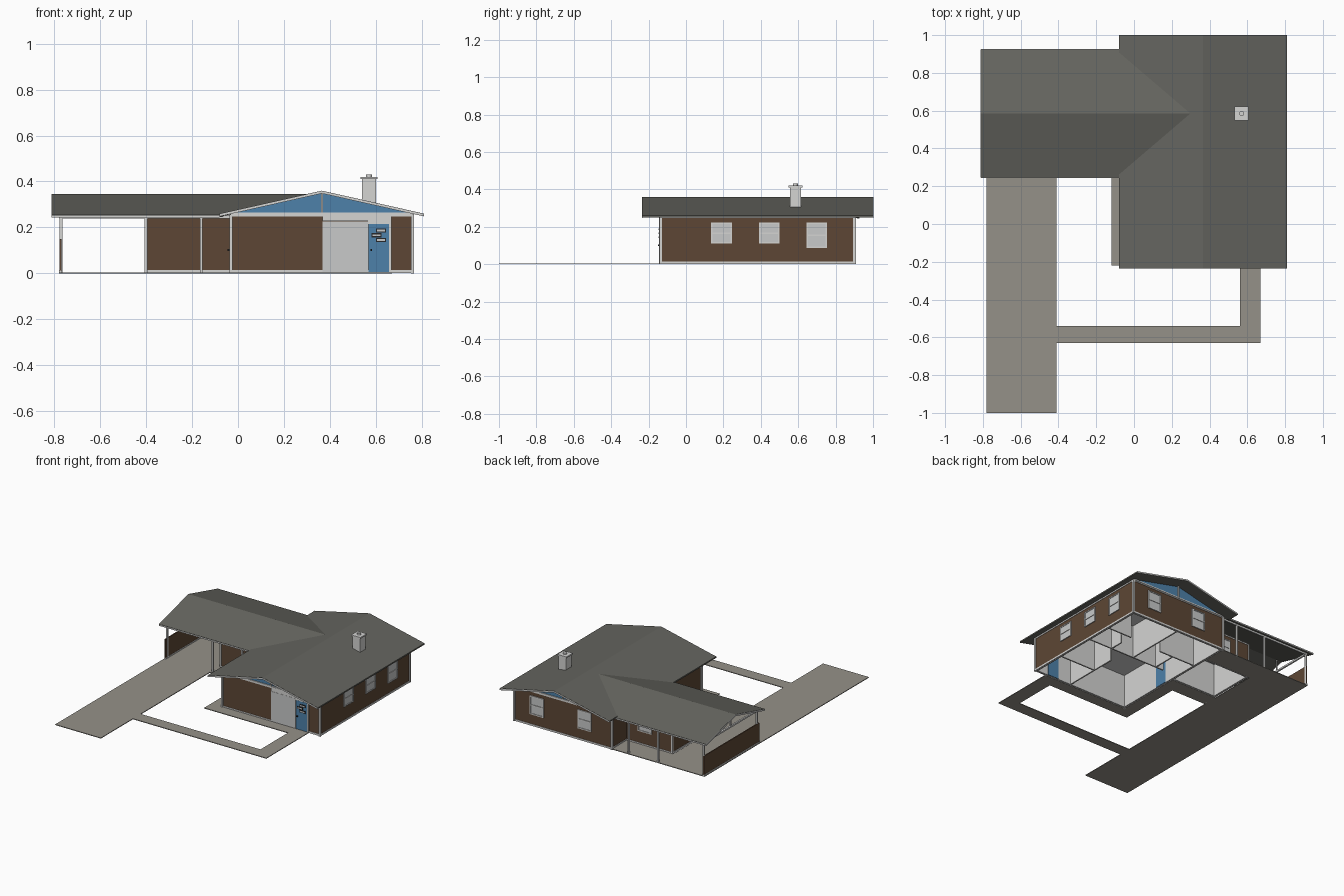
import bpy, bmesh
from mathutils import Matrix, Vector

cube = bpy.data.objects.get("Cube")
if cube:
    bpy.data.objects.remove(cube, do_unlink=True)


def material(name, r, g, b):
    m = bpy.data.materials.new(name)
    m.diffuse_color = (r, g, b, 1)
    m.use_nodes = True
    m.node_tree.nodes["Principled BSDF"].inputs["Base Color"].default_value = (r, g, b, 1)
    return m


ROOF = material("roof_grey", .13, .13, .115)
BROWN = material("brown_siding", .11, .062, .035)
WHITE = material("white_trim", .66, .66, .65)
GLASS = material("pale_glass", .58, .59, .59)
BLUE = material("blue_paint", .075, .22, .40)
PAVING = material("paving", .30, .285, .25)
DARK = material("dark_metal", .02, .02, .022)


def finish(name, bm, mat):
    bmesh.ops.recalc_face_normals(bm, faces=bm.faces)
    me = bpy.data.meshes.new(name)
    bm.to_mesh(me)
    bm.free()
    me.materials.append(mat)
    ob = bpy.data.objects.new(name, me)
    bpy.context.collection.objects.link(ob)
    return ob


def box(name, x, y, z, mat):
    """Box from three (low, high) ranges."""
    bm = bmesh.new()
    spans = [sorted(r) for r in (x, y, z)]
    mid = Vector([(a + b) / 2 for a, b in spans])
    size = Vector([b - a for a, b in spans])
    bmesh.ops.create_cube(bm, size=1, matrix=Matrix.Translation(mid) @ Matrix.Diagonal(size.to_4d()))
    return finish(name, bm, mat)


def prism(name, pts, offset, mat):
    """Flat outline extruded along an offset."""
    bm = bmesh.new()
    face = bm.faces.new([bm.verts.new(p) for p in pts])
    ext = bmesh.ops.extrude_face_region(bm, geom=[face])["geom"]
    bmesh.ops.translate(bm, vec=offset, verts=[v for v in ext if isinstance(v, bmesh.types.BMVert)])
    return finish(name, bm, mat)


def panel(name, face, along, z, depth, mat):
    """Box on a wall face (axis, position, outward sign); depth is outward."""
    axis, pos, sign = face
    out = (pos + sign * depth[0], pos + sign * depth[1])
    if axis == "x":
        return box(name, out, along, z, mat)
    return box(name, along, out, z, mat)


# Plan dimensions
X0, X1, Y0, Y1 = -.03, .76, -.135, .90
WX, WY0, WY1 = -.40, .37, .73
TOP = .256
RX, RZ, EZ = .365, .36, .26
WR, WZ, WE = .585, .345, .255
FRONT, BACK = ("y", Y0, -1), ("y", Y1, 1)
EAST, WEST = ("x", X1, 1), ("x", X0, -1)
ROOM_FRONT, ROOM_BACK, ROOM_WEST = ("y", WY0, -1), ("y", WY1, 1), ("x", WX, -1)


# Walls: siding outside, white lining inside, base and top trim
def wall(name, face, a, b):
    panel(name + "_siding", face, (a, b), (.003, TOP), (-.008, 0), BROWN)
    panel(name + "_lining", face, (a + .008, b - .008), (.001, TOP - .002), (-.014, -.007), WHITE)
    panel(name + "_base", face, (a, b), (.001, .014), (-.004, .003), WHITE)
    panel(name + "_head", face, (a, b), (TOP - .008, TOP + .002), (-.004, .003), WHITE)


wall("front_wall", FRONT, X0, X1)
wall("back_wall", BACK, X0, X1)
wall("left_wall", EAST, Y0, Y1)
wall("right_wall", WEST, Y0, Y1)
wall("store_front", ROOM_FRONT, WX, X0)
wall("store_back", ROOM_BACK, WX, X0)
wall("store_side", ROOM_WEST, WY0, WY1)
for x in (X0, X1):
    for y in (Y0, Y1):
        box("corner_trim", (x - .008, x + .006), (y - .008, y + .008), (0, TOP), WHITE)
for y in (WY0, WY1):
    box("store_corner_trim", (WX - .005, WX + .006), (y - .005, y + .005), (0, TOP), WHITE)


# Windows
def window(face, mid, z0, z1, width=.11):
    a, b = mid - width / 2, mid + width / 2
    t, zm = .008, (z0 + z1) / 2
    panel("window_pane", face, (a, b), (z0, z1), (-.002, .003), GLASS)
    for s in (a, b - t):
        panel("window_jamb", face, (s, s + t), (z0, z1), (0, .007), WHITE)
    for s in (z0, zm - t / 2, z1 - t):
        panel("window_rail", face, (a, b), (s, s + t), (0, .007), WHITE)


window(EAST, .19, .11, .222)
window(EAST, .445, .11, .222)
window(EAST, .70, .088, .222)
window(BACK, .575, .085, .222)
window(BACK, .19, .085, .222)
window(ROOM_BACK, -.18, .10, .222)


# Doors
def door(name, face, a, b, knob):
    panel(name, face, (a, b), (.006, .215), (-.002, .006), BLUE)
    panel(name + "_inside", face, (a, b), (.002, .215), (-.018, -.013), BLUE)
    panel(name + "_knob", face, (knob - .004, knob + .004), (.098, .106), (.006, .016), DARK)


panel("entry_glazing", FRONT, (.367, .565), (.006, .225), (-.002, .005), GLASS)
panel("entry_transom", FRONT, (.367, .66), (.228, .262), (-.002, .009), WHITE)
panel("entry_header", FRONT, (.565, .66), (.214, .23), (-.002, .005), WHITE)
panel("door_post", FRONT, (.658, .668), (0, .262), (-.002, .009), WHITE)
door("front_door", FRONT, .567, .658, .58)
for a, z in ((.60, .178), (.58, .157), (.60, .136)):
    panel("door_light_frame", FRONT, (a, a + .045), (z, z + .018), (.006, .009), DARK)
    panel("door_light", FRONT, (a + .005, a + .04), (z + .005, z + .013), (.009, .011), GLASS)
door("side_door", WEST, .22, .315, .235)

# Gable ends of the main house
for name, y, s in (("front", Y0, -1), ("back", Y1, 1)):
    drop = (RZ - EZ) / (RX + .08)
    zl = RZ - .012 - drop * (RX - X0)
    prism(name + "_gable", [(X0, y, TOP), (X1, y, TOP), (X1, y, zl), (RX, y, RZ - .012), (X0, y, zl)],
          (0, -s * .01, 0), BLUE)
    face = ("y", y, s)
    panel(name + "_gable_post", face, (RX - .004, RX + .004), (TOP, RZ - .012), (0, .008), WHITE)
    panel(name + "_gable_rail", face, (X0, X1), (TOP, TOP + .009), (0, .006), WHITE)

# Main roof with pale edge boards on the gables
THICK = Vector((0, 0, -.010))
for side, ex in (("right", -.08), ("left", .81)):
    prism("main_roof_" + side, [(ex, -.235, EZ), (RX, -.235, RZ), (RX, 1, RZ), (ex, 1, EZ)], THICK, ROOF)
    for y, s in ((-.235, 1), (.997, 1)):
        prism("barge_board", [(ex, y, EZ - .001), (RX, y, RZ - .001), (RX, y, RZ - .012), (ex, y, EZ - .012)],
              (0, .003 * s, 0), WHITE)
        bpy.context.collection.objects[-1].location.y = -.0015 if y < 0 else .0015

# Wing roof running into the main roof
for side, s in (("front", -1), ("back", 1)):
    ey = WR + s * .34
    prism("wing_roof_" + side, [(-.81, ey, WE), (-.075, ey, WE), (-.06, ey - s * .02, WE + .006),
                                (.298, WR, WZ), (-.81, WR, WZ)], THICK, ROOF)
    prism("wing_barge_board", [(-.812, ey, WE), (-.812, WR, WZ), (-.812, WR, WZ - .012), (-.812, ey, WE - .012)],
          (.003, 0, 0), WHITE)
    box("wing_fascia", (-.81, X0 - .05), (ey - .002, ey + .002), (WE - .011, WE - .002), WHITE)

# Carport and porch posts, beams and low side wall
for y in (.28, .893):
    for x in (-.77, -.40, -.16):
        box("porch_post", (x - .006, x + .006), (y - .006, y + .006), (0, .25), WHITE)
    box("porch_beam", (-.78, X0), (y - .005, y + .005), (.24, .253), WHITE)
box("carport_side_beam", (-.776, -.764), (.28, .893), (.24, .252), WHITE)
box("carport_king_post", (-.774, -.766), (WR - .004, WR + .004), (.25, WZ - .01), WHITE)
box("carport_low_wall", (-.776, -.768), (.26, .90), (.012, .15), BROWN)
box("carport_low_wall_base", (-.778, -.766), (.26, .90), (.001, .014), WHITE)

# Paving
for name, x, y in (("driveway", (-.78, -.41), (-1, .90)),
                   ("path_across", (-.41, .67), (-.63, -.54)),
                   ("path_to_door", (.56, .67), (-.54, -.22)),
                   ("front_porch", (-.12, .67), (-.22, Y0)),
                   ("side_porch", (-.12, X0), (Y0, WY0)),
                   ("store_porch", (-.41, -.12), (.26, WY0)),
                   ("back_porch", (-.41, X0), (WY1, .90))):
    box(name, x, y, (0, .005), PAVING)

# Ceilings and inner partitions
box("house_ceiling", (X0 + .01, X1 - .01), (Y0 + .01, Y1 - .01), (.246, .25), WHITE)
box("store_ceiling", (WX + .01, X0 - .01), (WY0 + .01, WY1 - .01), (.246, .25), WHITE)
for x, y in (((.36, .37), (.42, .89)), ((.10, .75), (.42, .43)), ((.45, .46), (-.12, .30)),
             ((.46, .75), (.12, .13)), ((-.02, .28), (.60, .61)), ((.55, .75), (.62, .63)),
             ((.16, .17), (.43, .60)), ((.55, .56), (.43, .53))):
    box("partition", x, y, (.003, .248), WHITE)

# Chimney
box("chimney", (.54, .60), (.555, .615), (.29, .412), WHITE)
box("chimney_cap", (.533, .607), (.548, .622), (.41, .42), WHITE)
bm = bmesh.new()
bmesh.ops.create_cone(bm, cap_ends=True, segments=12, radius1=.014, radius2=.014, depth=.02,
                      matrix=Matrix.Translation((.57, .585, .421)))
finish("chimney_flue", bm, WHITE)
